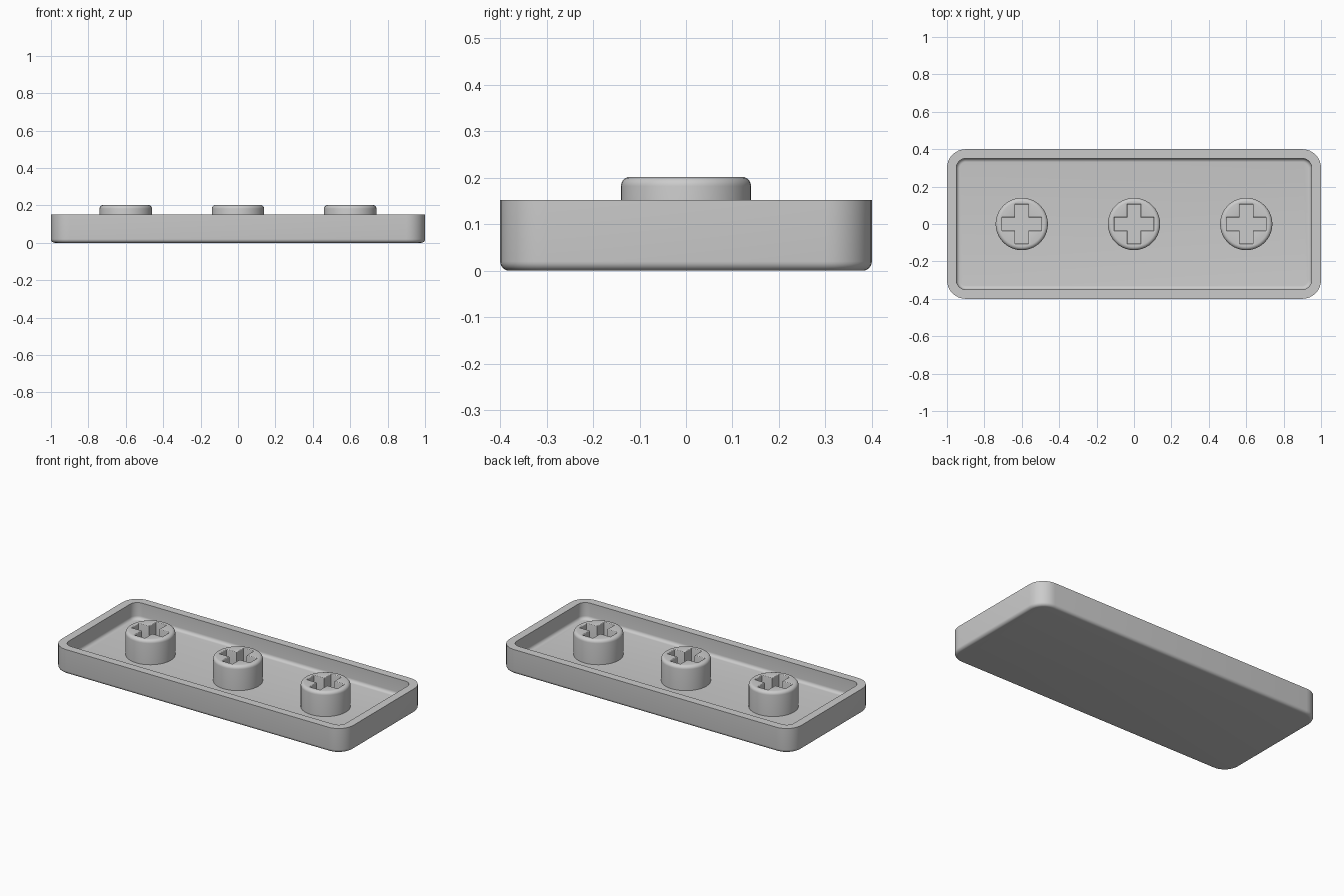
import bpy, bmesh, math

if "Cube" in bpy.data.objects:
    bpy.data.objects.remove(bpy.data.objects["Cube"], do_unlink=True)

grey = bpy.data.materials.new("plain grey")
grey.use_nodes = True
colour = (0.6, 0.6, 0.6, 1)
grey.diffuse_color = colour
grey.node_tree.nodes["Principled BSDF"].inputs["Base Color"].default_value = colour

LENGTH, WIDTH, CORNER = 1.0, 0.4, 0.1   # half sizes and corner radius
RIM, FLOOR, TOP = 0.152, 0.05, 0.202


def arc(cx, cz, r, start, end, steps=6):
    """Points on an arc, angles in degrees."""
    angles = [math.radians(start + (end - start) * i / steps) for i in range(steps + 1)]
    return [(cx + r * math.cos(a), cz + r * math.sin(a)) for a in angles]


def rounded_rect(inset):
    r = CORNER - inset
    points = []
    for i, (sx, sy) in enumerate([(1, 1), (-1, 1), (-1, -1), (1, -1)]):
        points += arc(sx * (LENGTH - CORNER), sy * (WIDTH - CORNER), r, 90 * i, 90 * i + 90, 8)
    return points


def circle(r):
    return arc(0, 0, r, 0, 360, 40)[:-1]


def cross(grow):
    w, l = 0.035 + grow, 0.105 + grow
    points = []
    for c, s in [(1, 0), (0, 1), (-1, 0), (0, -1)]:
        points += [(x * c - y * s, x * s + y * c) for x, y in [(l, -w), (l, w), (w, w)]]
    return points


def loft(bm, rings):
    """Join (outline, height) rings with quads; return the vertex rings."""
    loops = [[bm.verts.new((x, y, z)) for x, y in pts] for pts, z in rings]
    for a, b in zip(loops, loops[1:]):
        for i in range(len(a)):
            j = (i + 1) % len(a)
            bm.faces.new((a[i], a[j], b[j], b[i]))
    return loops


def finish(bm, name, x=0):
    bmesh.ops.recalc_face_normals(bm, faces=bm.faces)
    mesh = bpy.data.meshes.new(name)
    bm.to_mesh(mesh)
    bm.free()
    mesh.materials.append(grey)
    obj = bpy.data.objects.new(name, mesh)
    bpy.context.collection.objects.link(obj)
    obj.location.x = x
    bpy.ops.object.select_all(action="DESELECT")
    obj.select_set(True)
    bpy.context.view_layer.objects.active = obj
    bpy.ops.object.shade_smooth_by_angle(angle=math.radians(35))
    return obj


# Tray: rounded bottom edge, flat rim, filleted inner floor
bm = bmesh.new()
profile = arc(0.02, 0.02, 0.02, 270, 180) + [(0, RIM), (0.05, RIM)]
profile += arc(0.07, FLOOR + 0.02, 0.02, 180, 270)
loops = loft(bm, [(rounded_rect(inset), z) for inset, z in profile])
bm.faces.new(loops[0])
bm.faces.new(loops[-1])
finish(bm, "tray")

# Three round stems with a cross-shaped socket
for label, x in [("right", -0.6), ("middle", 0), ("left", 0.6)]:
    bm = bmesh.new()
    outer = [(circle(0.14), FLOOR - 0.01)]
    outer += [(circle(r), z) for r, z in arc(0.12, TOP - 0.02, 0.02, 0, 90)]
    shell = loft(bm, outer)
    bm.faces.new(shell[0])
    lip = [(cross(0.006 - r), z) for r, z in arc(0, TOP - 0.006, 0.006, 90, 0, 3)]
    socket = loft(bm, lip + [(cross(0), FLOOR + 0.01)])
    bm.faces.new(socket[-1])
    # Flat top between the round edge and the socket
    edges = [bm.edges.get((ring[i - 1], ring[i]))
             for ring in (shell[-1], socket[0]) for i in range(len(ring))]
    bmesh.ops.triangle_fill(bm, edges=edges, use_beauty=True, normal=(0, 0, 1))
    finish(bm, label + "_stem", x)
